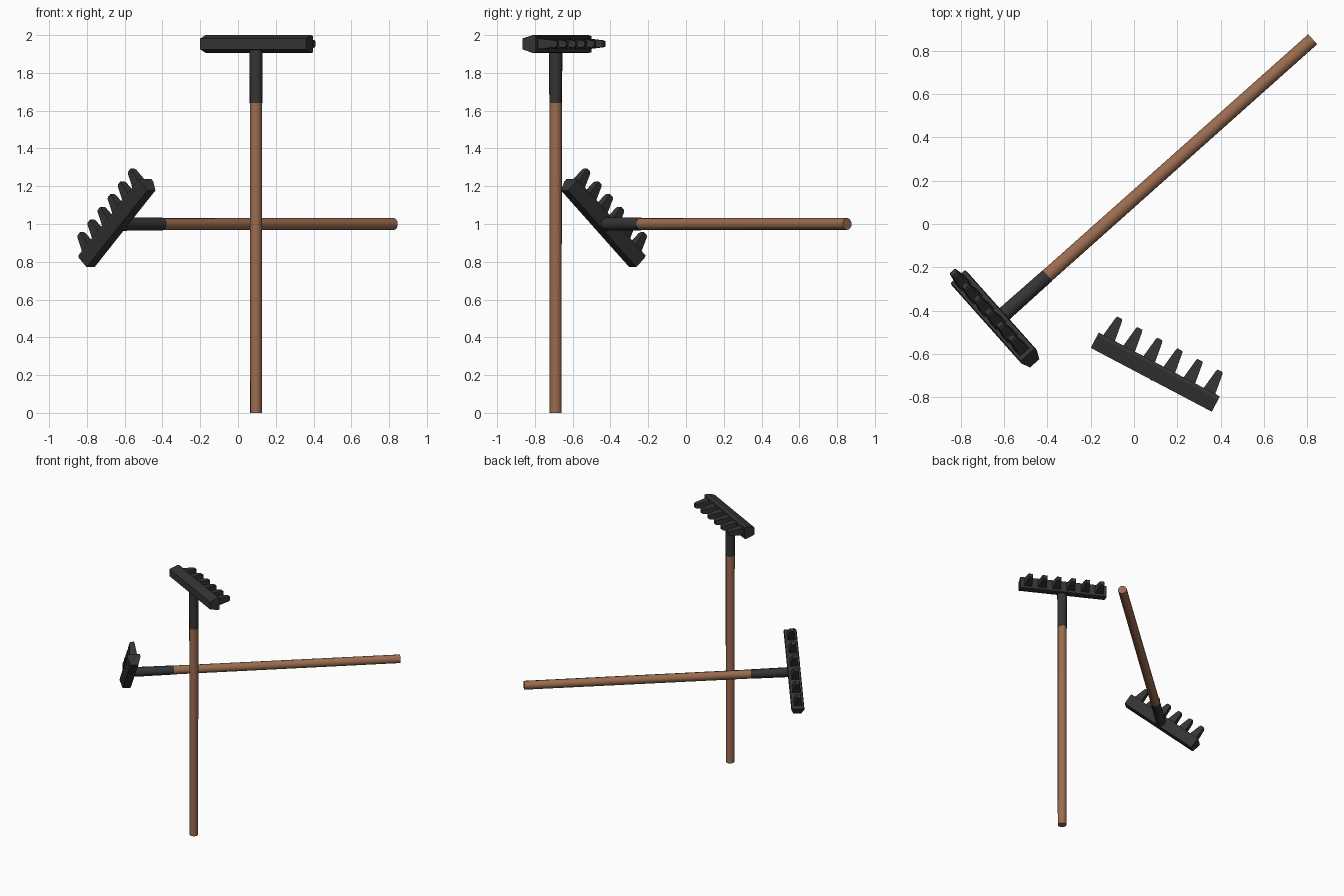
import bpy, bmesh, math
from mathutils import Matrix, Vector

if "Cube" in bpy.data.objects:
    bpy.data.objects.remove(bpy.data.objects["Cube"])


def mat(name, rgb):
    m = bpy.data.materials.new(name)
    m.diffuse_color = (*rgb, 1)
    m.use_nodes = True
    m.node_tree.nodes["Principled BSDF"].inputs["Base Color"].default_value = m.diffuse_color
    return m


WOOD = mat("brown wood", (0.33, 0.15, 0.08))
IRON = mat("dark iron", (0.035, 0.035, 0.036))


def finish(name, bm, material, frame, smooth=False):
    bmesh.ops.recalc_face_normals(bm, faces=bm.faces)
    me = bpy.data.meshes.new(name)
    bm.to_mesh(me)
    bm.free()
    me.materials.append(material)
    ob = bpy.data.objects.new(name, me)
    ob.matrix_world = frame
    bpy.context.collection.objects.link(ob)
    if smooth:
        bpy.ops.object.select_all(action='DESELECT')
        bpy.context.view_layer.objects.active = ob
        ob.select_set(True)
        bpy.ops.object.shade_smooth_by_angle(angle=math.radians(50))
    return ob


def rod(name, z0, z1, r0, r1, material, frame):
    bm = bmesh.new()
    bmesh.ops.create_cone(bm, cap_ends=True, segments=10, radius1=r0, radius2=r1,
                          depth=z1 - z0, matrix=Matrix.Translation((0, 0, (z0 + z1) / 2)))
    finish(name, bm, material, frame, True)


def loft(bm, sections):
    """Skin a stack of equal-sized point rings and cap both ends."""
    rings = [[bm.verts.new(p) for p in s] for s in sections]
    n = len(rings[0])
    for a, b in zip(rings, rings[1:]):
        for i in range(n):
            bm.faces.new((a[i], a[(i + 1) % n], b[(i + 1) % n], b[i]))
    bm.faces.new(rings[0])
    bm.faces.new(rings[-1])


def rect(cx, y, cz, hx, hz):
    return [(cx - hx, y, cz - hz), (cx + hx, y, cz - hz),
            (cx + hx, y, cz + hz), (cx - hx, y, cz + hz)]


def rake(label, frame):
    """Local axes: x along head, y along teeth, z along handle."""
    rod(label + "_handle", 0, 1.66, 0.032, 0.033, WOOD, frame)
    rod(label + "_socket", 1.64, 1.92, 0.034, 0.036, IRON, frame)
    # head bar, narrower towards its back
    bm = bmesh.new()
    profile = [(-0.033, 1.925), (0.030, 1.905), (0.047, 1.909),
               (0.047, 1.995), (0.030, 2.0), (-0.033, 1.982)]
    loft(bm, [[(x, y, z) for y, z in profile] for x in (-0.316, 0.316)])
    finish(label + "_head_bar", bm, IRON, frame)
    # six tapered teeth
    bm = bmesh.new()
    for i in range(6):
        x = -0.262 + i * 0.1048
        loft(bm, [rect(x, 0.040, 1.954, 0.031, 0.029),
                  rect(x, 0.142, 1.954, 0.017, 0.018),
                  rect(x, 0.152, 1.954, 0.013, 0.014)])
    finish(label + "_teeth", bm, IRON, frame)


# upright rake, turned about its handle
rake("upright_rake", Matrix.Translation((0.095, -0.69, 0))
     @ Matrix.Rotation(math.radians(-27.8), 4, 'Z'))

# level rake, handle pointing to the back right
a, t = math.radians(41.7), math.radians(40)
d = Vector((-math.cos(a), -math.sin(a), 0))
h = Vector((math.sin(a), -math.cos(a), 0))
up = Vector((0, 0, 1))
b = h * math.cos(t) + up * math.sin(t)
tooth = up * math.cos(t) - h * math.sin(t)
rot = Matrix((b, tooth, d)).transposed().to_4x4()
rake("level_rake", Matrix.Translation((0.825, 0.853, 1.0)) @ rot)
